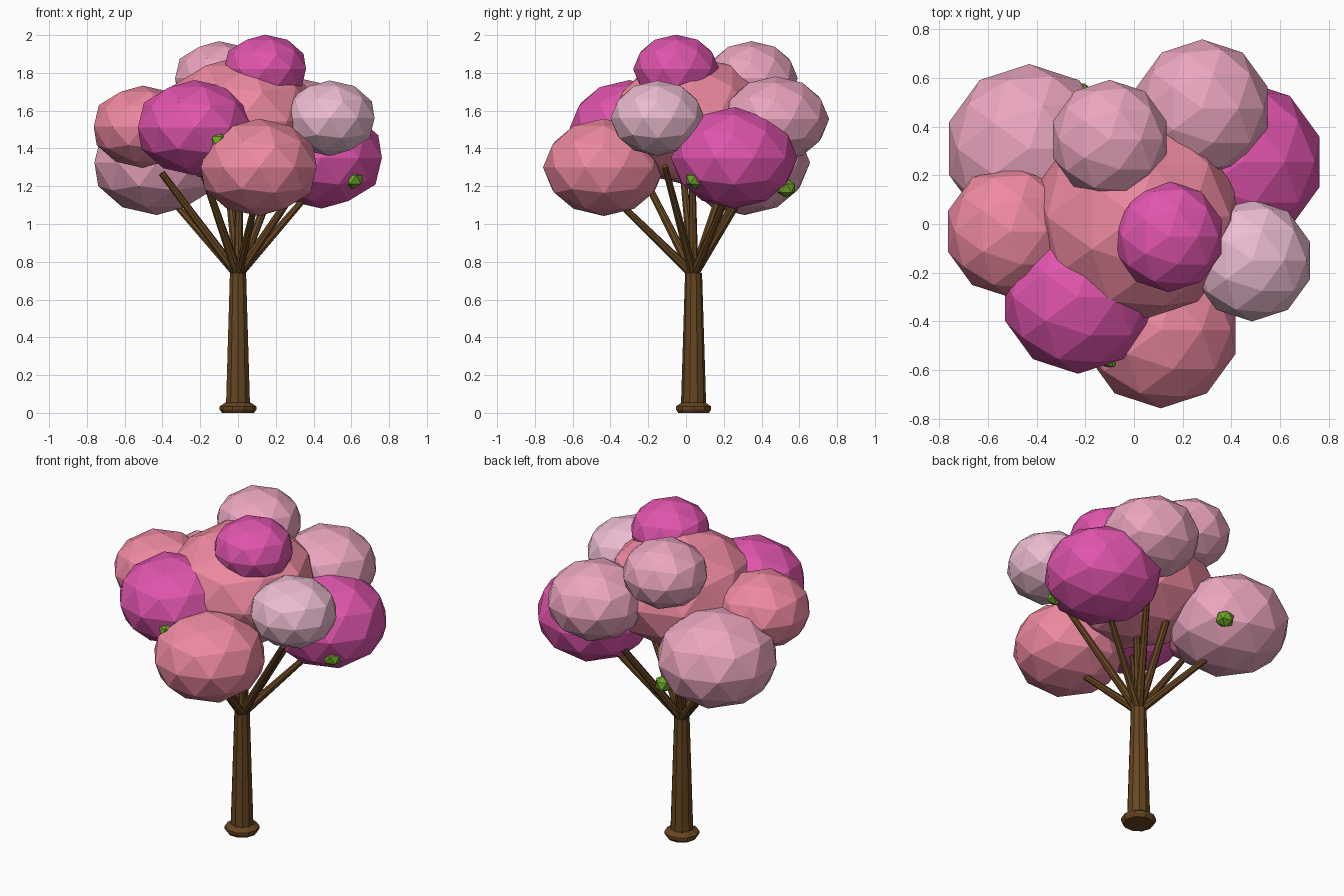
import bpy, bmesh, math
from mathutils import Vector

if "Cube" in bpy.data.objects:
    bpy.data.objects.remove(bpy.data.objects["Cube"])


def material(name, rgb):
    m = bpy.data.materials.new(name)
    m.diffuse_color = (*rgb, 1)
    m.use_nodes = True
    m.node_tree.nodes["Principled BSDF"].inputs["Base Color"].default_value = m.diffuse_color
    return m


BARK = material("bark", (0.13, 0.06, 0.015))
SALMON = material("salmon", (0.85, 0.25, 0.35))
PINK = material("pink", (0.83, 0.38, 0.52))
PALE = material("pale_pink", (0.83, 0.5, 0.63))
MAGENTA = material("magenta", (0.75, 0.09, 0.42))
GREEN = material("leaf_green", (0.15, 0.38, 0.02))


def ball(name, centre, r, mat, subdiv=2, squash=0.8):
    bpy.ops.mesh.primitive_ico_sphere_add(subdivisions=subdiv, radius=r, location=centre)
    ob = bpy.context.object
    ob.name = name
    ob.scale.z = squash
    ob.data.materials.append(mat)
    return ob


def limb(name, a, b, r1, r2, sides):
    a, b = Vector(a), Vector(b)
    bpy.ops.mesh.primitive_cone_add(vertices=sides, radius1=r1, radius2=r2,
                                    depth=(b - a).length, location=(a + b) / 2)
    ob = bpy.context.object
    ob.name = name
    ob.rotation_euler = (b - a).to_track_quat('Z', 'Y').to_euler()
    ob.data.materials.append(BARK)


# trunk and flared foot
limb("trunk", (0, 0.04, 0.03), (0, 0.04, 0.74), 0.067, 0.045, 10)
bm = bmesh.new()
rings = [[bm.verts.new((r * math.cos(k * math.tau / 10), 0.04 + r * math.sin(k * math.tau / 10), z))
          for k in range(10)] for r, z in [(0.085, 0), (0.098, 0.018), (0.098, 0.034), (0.066, 0.055)]]
for lo, hi in zip(rings, rings[1:]):
    for k in range(10):
        n = (k + 1) % 10
        bm.faces.new((lo[k], lo[n], hi[n], hi[k]))
bm.faces.new(rings[0][::-1])
bm.faces.new(rings[-1])
me = bpy.data.meshes.new("trunk_foot")
bm.to_mesh(me)
me.materials.append(BARK)
bpy.context.collection.objects.link(bpy.data.objects.new("trunk_foot", me))

# blossom clusters: name, centre, radius, colour
clusters = [
    ("centre", (0.01, 0.03, 1.545), 0.43, SALMON),
    ("back_left", (-0.43, 0.31, 1.325), 0.347, PINK),
    ("left", (-0.505, -0.03, 1.515), 0.272, SALMON),
    ("front_left", (-0.23, -0.30, 1.51), 0.315, MAGENTA),
    ("front", (0.11, -0.435, 1.30), 0.322, SALMON),
    ("right", (0.485, -0.15, 1.56), 0.25, PALE),
    ("back_right_low", (0.443, 0.255, 1.35), 0.335, MAGENTA),
    ("back_right", (0.28, 0.475, 1.555), 0.283, PINK),
    ("back_top", (-0.10, 0.347, 1.772), 0.245, PINK),
    ("top", (0.143, -0.052, 1.82), 0.228, MAGENTA),
]
for name, c, r, mat in clusters:
    ball("blossom_" + name, c, r, mat)

# branches from the trunk top towards the clusters
root = Vector((0, 0.04, 0.73))
for name, c, r, mat in clusters[:9]:
    goal = Vector(c) - Vector((0, 0, 0.11))
    limb("branch_" + name, root, root.lerp(goal, 0.8), 0.026, 0.017, 8)

# small leaf tufts
for i, c in enumerate([(-0.22, 0.53, 1.19), (-0.1, -0.54, 1.44), (0.61, 0.05, 1.235)]):
    ball(f"leaf_{i + 1}", c, 0.056, GREEN, 1, 0.9)
